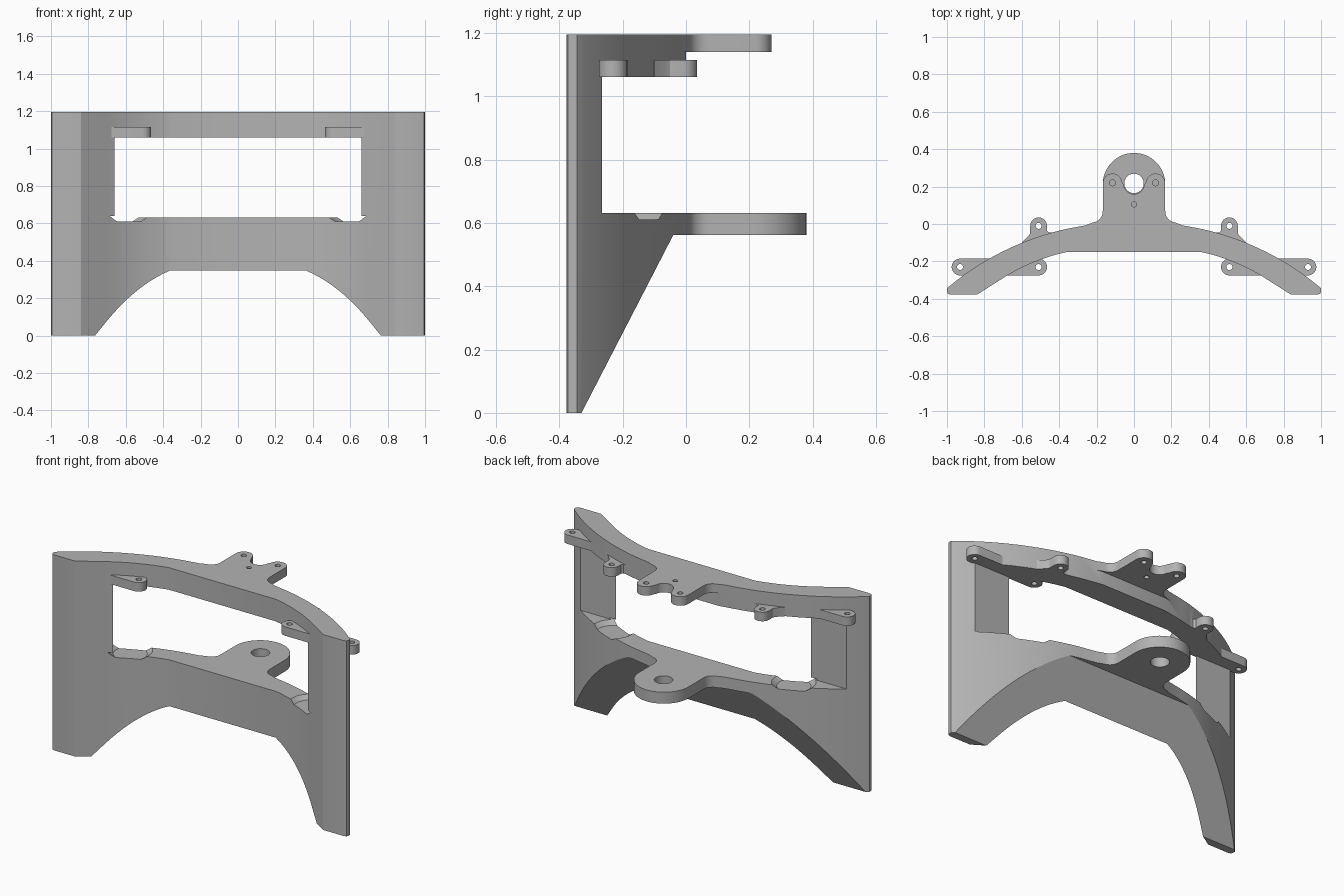
import bpy, bmesh, math
from mathutils import Vector

cube = bpy.data.objects.get("Cube")
if cube:
    bpy.data.objects.remove(cube, do_unlink=True)

grey = bpy.data.materials.new("plain grey")
grey.use_nodes = True
COLOUR = (0.45, 0.45, 0.45, 1)
grey.diffuse_color = COLOUR
grey.node_tree.nodes["Principled BSDF"].inputs["Base Color"].default_value = COLOUR


def arc(a, m, b, n=12):
    """Points of the circular arc from a through m to b."""
    (ax, ay), (mx, my), (bx, by) = a, m, b
    d = 2 * (ax * (my - by) + mx * (by - ay) + bx * (ay - my))
    sa, sm, sb = ax * ax + ay * ay, mx * mx + my * my, bx * bx + by * by
    cx = (sa * (my - by) + sm * (by - ay) + sb * (ay - my)) / d
    cy = (sa * (bx - mx) + sm * (ax - bx) + sb * (mx - ax)) / d
    r = math.hypot(ax - cx, ay - cy)
    t0 = math.atan2(ay - cy, ax - cx)
    tm = (math.atan2(my - cy, mx - cx) - t0) % math.tau
    t1 = (math.atan2(by - cy, bx - cx) - t0) % math.tau
    if tm > t1:
        t1 -= math.tau
    return [(cx + r * math.cos(t0 + t1 * i / n), cy + r * math.sin(t0 + t1 * i / n))
            for i in range(n + 1)]


def mirrored(half):
    """Close a right half outline with its mirror image."""
    return half + [(-x, y) for x, y in reversed(half) if x > 1e-5]


def prism(name, outline, z0, z1, side=1):
    bm = bmesh.new()
    face = bm.faces.new([bm.verts.new((side * x, y, z0)) for x, y in outline])
    top = bmesh.ops.extrude_face_region(bm, geom=[face])["geom"]
    bmesh.ops.translate(bm, vec=Vector((0, 0, z1 - z0)),
                        verts=[v for v in top if isinstance(v, bmesh.types.BMVert)])
    return finish(name, bm)


def cone(name, x, y, z0, z1, r0, r1, n=32):
    bm = bmesh.new()
    bmesh.ops.create_cone(bm, cap_ends=True, segments=n, radius1=r0, radius2=r1, depth=z1 - z0)
    bmesh.ops.translate(bm, verts=bm.verts, vec=(x, y, (z0 + z1) / 2))
    return finish(name, bm)


def finish(name, bm):
    bmesh.ops.recalc_face_normals(bm, faces=bm.faces)
    mesh = bpy.data.meshes.new(name)
    bm.to_mesh(mesh)
    bm.free()
    mesh.materials.append(grey)
    ob = bpy.data.objects.new(name, mesh)
    bpy.context.collection.objects.link(ob)
    return ob


def combine(target, tool, operation):
    """Apply a boolean and remove the tool."""
    tool.hide_render = True
    mod = target.modifiers.new(operation.title(), 'BOOLEAN')
    mod.operation, mod.solver, mod.object = operation, 'EXACT', tool
    bpy.context.view_layer.objects.active = target
    bpy.ops.object.modifier_apply(modifier=mod.name)
    bpy.data.objects.remove(tool, do_unlink=True)


# Curved wall
TOP = 1.195
wall = ([(0, 0), (0.22, 0)]
        + arc((0.36, -0.026), (0.70, -0.146), (0.99, -0.335), 20)
        + [(1, -0.345), (1, -0.362), (0.995, -0.373), (0.98, -0.378), (0.84, -0.378)]
        + arc((0.69, -0.283), (0.53, -0.202), (0.36, -0.15), 12)
        + [(0, -0.15)])
body = prism("bracket_body", mirrored(wall), 0, TOP)

# Wide window, open at the back
window = prism("window_cutter", [(-2, -0.265), (2, -0.265), (2, 1), (-2, 1)], 0.632, 1.06)
combine(body, window, 'DIFFERENCE')

# Sloped underside, cut along x
bm = bmesh.new()
section = [(-0.33, 0), (-0.04, 0.562), (1, 0.562), (1, -0.2), (-0.433, -0.2)]
face = bm.faces.new([bm.verts.new((-2, y, z)) for y, z in section])
end = bmesh.ops.extrude_face_region(bm, geom=[face])["geom"]
bmesh.ops.translate(bm, vec=(4, 0, 0), verts=[v for v in end if isinstance(v, bmesh.types.BMVert)])
combine(body, finish("slope_cutter", bm), 'DIFFERENCE')

# Lower arm with a round end, upper arm with two ears
root = [(0, -0.1), (0.2, -0.1), (0.26, -0.008)] + arc((0.22, 0.008), (0.18, 0.03), (0.167, 0.07), 8)
lower = root + arc((0.167, 0.213), (0.118, 0.331), (0, 0.38), 16)
upper = (root + arc((0.167, 0.218), (0.115, 0.27), (0.064, 0.225), 14)
         + arc((0.055, 0.21), (0.041, 0.178), (0, 0.16), 8))
combine(body, prism("lower_arm", mirrored(lower), 0.562, 0.632), 'UNION')
combine(body, prism("upper_arm", mirrored(upper), 1.14, TOP), 'UNION')

# Mounting lugs under the top rail
R = 0.045
bar = (arc((0.51, -0.23 + R), (0.51 - R, -0.23), (0.51, -0.23 - R))
       + arc((0.93, -0.23 - R), (0.93 + R, -0.23), (0.93, -0.23 + R)))
tab = ([(0.55, -0.13), (0.43, -0.13), (0.43, -0.045), (0.455, -0.045), (0.465, -0.035)]
       + arc((0.51 - R, -0.01), (0.51, -0.01 + R), (0.51 + R, -0.01))
       + [(0.51 + R, -0.05), (0.565, -0.065), (0.6, -0.1)])
for side in (1, -1):
    combine(body, prism("lug_bar", bar, 1.06, 1.115, side), 'UNION')
    combine(body, prism("lug_tab", tab, 1.06, 1.115, side), 'UNION')

# Screw holes and tapered pockets in the window sill
for side in (1, -1):
    for x, y in ((0.51, -0.01), (0.51, -0.23), (0.93, -0.23), (0.115, 0.22)):
        combine(body, cone("hole_cutter", side * x, y, 1, 1.3, 0.016, 0.016, 20), 'DIFFERENCE')
    combine(body, cone("pocket_cutter", side * 0.61, -0.17, 0.61, 0.64, 0.095, 0.135, 40),
            'DIFFERENCE')
combine(body, cone("centre_hole_cutter", 0, 0.105, 1.1, 1.3, 0.014, 0.014, 20), 'DIFFERENCE')
combine(body, cone("arm_hole_cutter", 0, 0.217, 0.5, 0.7, 0.052, 0.052), 'DIFFERENCE')

# Smooth curves, sharp edges
bpy.ops.object.select_all(action='DESELECT')
body.select_set(True)
bpy.context.view_layer.objects.active = body
bpy.ops.object.shade_smooth_by_angle(angle=math.radians(25))
